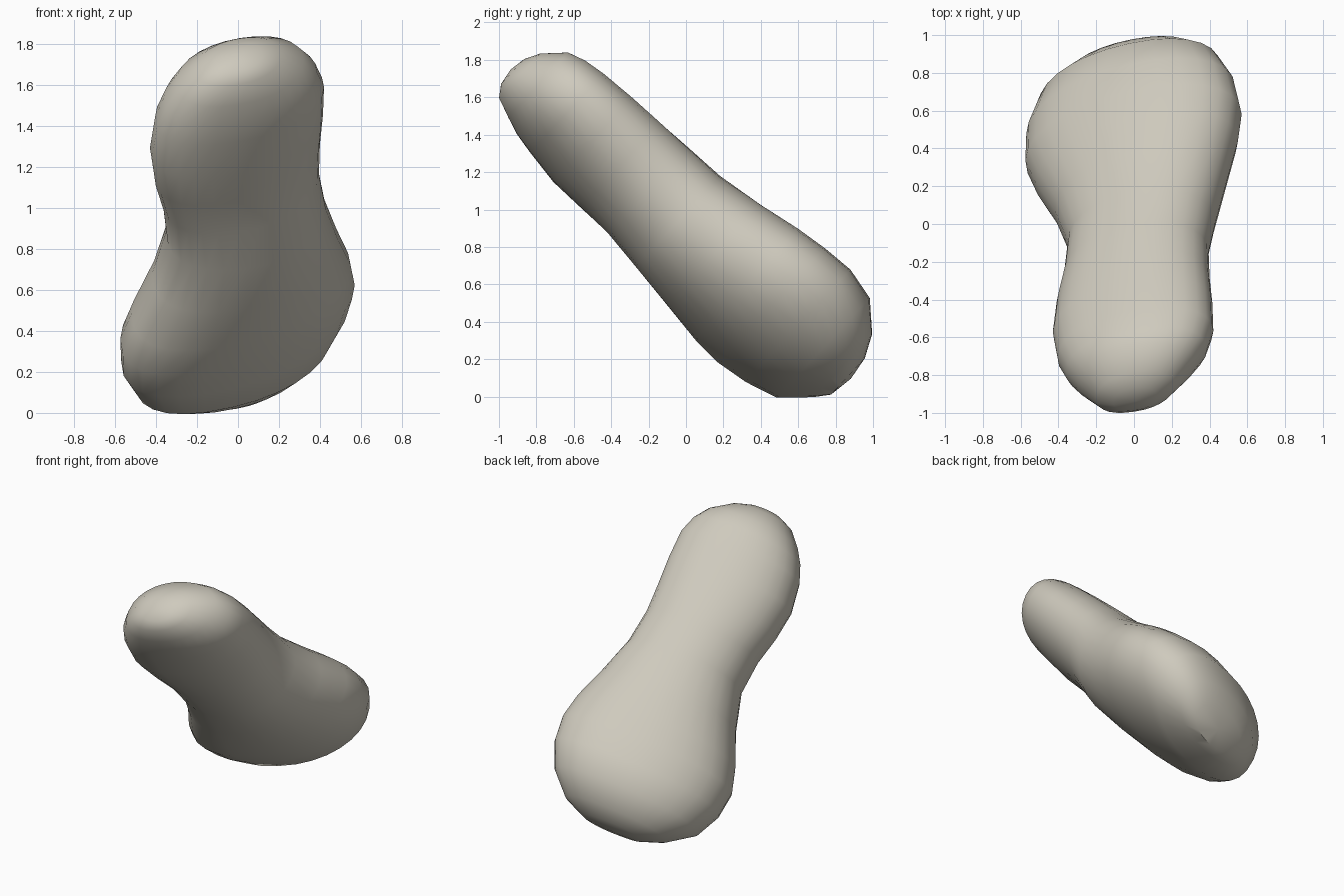
import bpy, bmesh, math
from mathutils import Vector

cube = bpy.data.objects.get("Cube")
if cube:
    bpy.data.objects.remove(cube, do_unlink=True)

# Leaning stone axis and the direction across its thickness
AXIS = Vector((0, -0.7316, 0.6817))
UP = Vector((0, 0.6817, 0.7316))
SIDES = 28

# Cross-sections: distance along axis, left x, right x, underside, upper side, roll
SECTIONS = [
    (-0.56, -0.21, 0.20, 0.54, 0.80, 0.05),
    (-0.50, -0.36, 0.33, 0.47, 0.92, 0.10),
    (-0.36, -0.505, 0.455, 0.34, 1.05, 0.15),
    (-0.18, -0.57, 0.535, 0.29, 1.09, 0.18),
    (0.00, -0.575, 0.57, 0.265, 1.08, 0.18),
    (0.17, -0.52, 0.55, 0.27, 1.06, 0.16),
    (0.41, -0.42, 0.49, 0.297, 1.02, 0.11),
    (0.67, -0.35, 0.43, 0.33, 0.985, 0.07),
    (0.90, -0.37, 0.395, 0.36, 0.98, 0.08),
    (1.10, -0.41, 0.40, 0.363, 0.975, 0.10),
    (1.30, -0.43, 0.415, 0.365, 0.97, 0.11),
    (1.50, -0.405, 0.42, 0.395, 0.96, 0.10),
    (1.62, -0.36, 0.385, 0.417, 0.945, 0.085),
    (1.715, -0.30, 0.32, 0.45, 0.915, 0.07),
    (1.82, -0.20, 0.21, 0.49, 0.81, 0.045),
    (1.863, -0.11, 0.12, 0.55, 0.73, 0.02),
]


def soft(v, power):
    return math.copysign(abs(v) ** power, v)


def place(x, s, t):
    return Vector((x, 0, 0)) + AXIS * s + UP * t


# Loft the sections into one closed body, with a fuller lower left corner
bm = bmesh.new()
rings = []
for s, left, right, low, high, roll in SECTIONS:
    xc, a = (left + right) / 2, (right - left) / 2
    tc, half = (low + high) / 2, (high - low) / 2
    h = math.sqrt(half * half - roll * roll)
    ring = []
    for i in range(SIDES):
        ang = 2 * math.pi * i / SIDES
        c, n = math.cos(ang), math.sin(ang)
        power = 0.85 if c < 0 and n < 0 else 0.94
        c, n = soft(c, power), soft(n, power)
        ring.append(bm.verts.new(place(xc + a * c, s, tc + roll * c + h * n)))
    rings.append(ring)

for r0, r1 in zip(rings, rings[1:]):
    for i in range(SIDES):
        j = (i + 1) % SIDES
        bm.faces.new((r0[i], r0[j], r1[j], r1[i]))

# Close both ends with a shallow fan
for ring, tip in ((rings[0], place(0, -0.58, 0.67)), (rings[-1], place(0.01, 1.878, 0.64))):
    pole = bm.verts.new(tip)
    for i in range(SIDES):
        bm.faces.new((ring[i], ring[(i + 1) % SIDES], pole))
bmesh.ops.recalc_face_normals(bm, faces=bm.faces)

mesh = bpy.data.meshes.new("stone_body")
bm.to_mesh(mesh)
bm.free()
stone = bpy.data.objects.new("stone_body", mesh)
bpy.context.collection.objects.link(stone)

# Warm grey stone
mat = bpy.data.materials.new("warm_grey_stone")
mat.use_nodes = True
color = (0.62, 0.59, 0.51, 1)
mat.diffuse_color = color
mat.node_tree.nodes["Principled BSDF"].inputs["Base Color"].default_value = color
mesh.materials.append(mat)

bpy.context.view_layer.objects.active = stone
stone.select_set(True)
bpy.ops.object.shade_smooth_by_angle(angle=math.radians(40))
